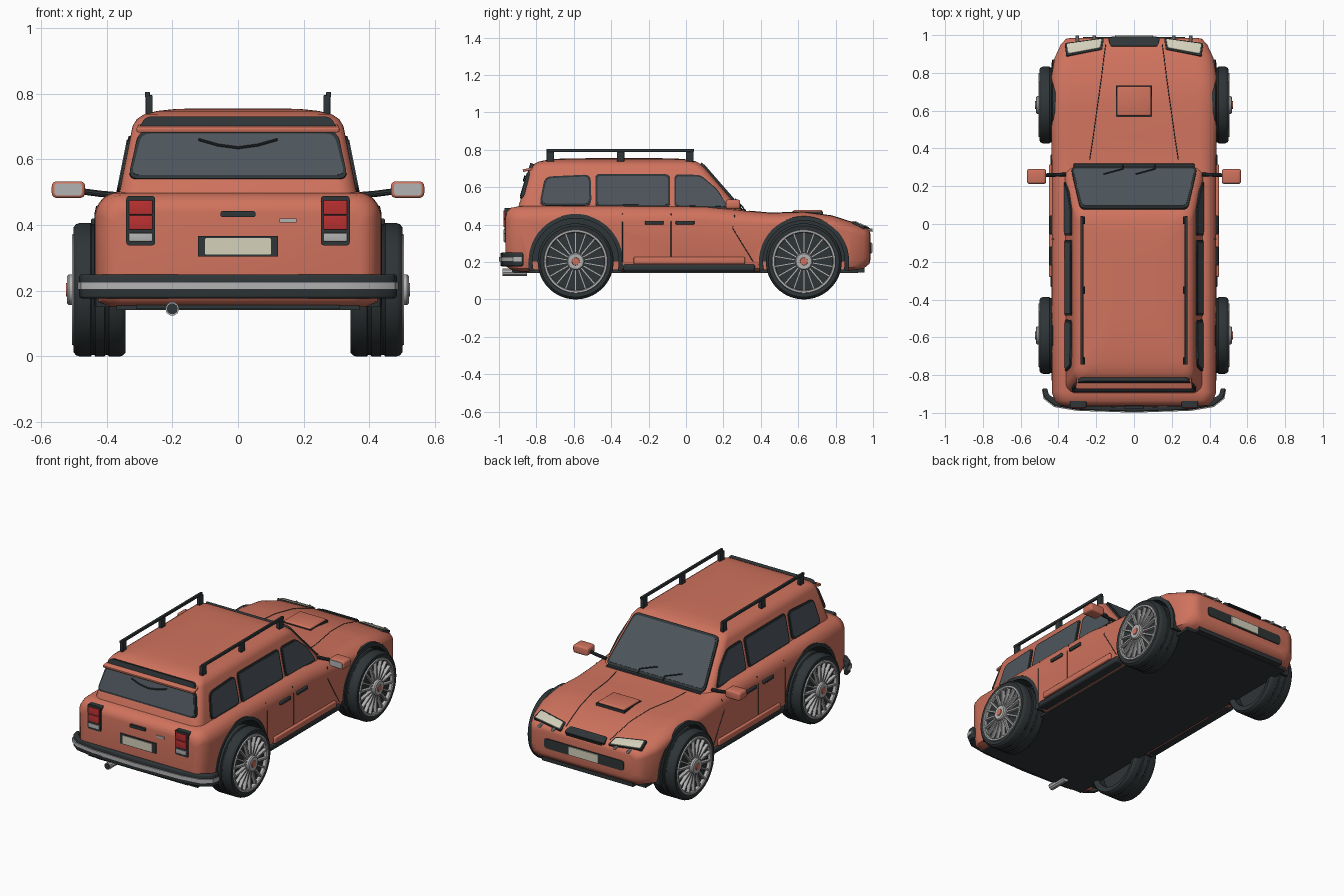
import bpy, bmesh
from math import sin, cos, pi, radians
from mathutils import Vector, Matrix

if "Cube" in bpy.data.objects:
    bpy.data.objects.remove(bpy.data.objects["Cube"])


def material(name, rgb):
    m = bpy.data.materials.new(name)
    m.diffuse_color = (*rgb, 1)
    m.use_nodes = True
    m.node_tree.nodes["Principled BSDF"].inputs["Base Color"].default_value = m.diffuse_color
    return m


PAINT = material("paint", (.63, .17, .11))
GLASS = material("glass", (.075, .092, .108))
DARK = material("dark_trim", (.028, .035, .038))
CREAM = material("cream", (.66, .64, .5))
RED = material("red_lens", (.5, .03, .03))
SILVER = material("silver", (.45, .45, .45))


def finish(ob, mat, mirror=False, bevel=0, angle=35):
    if mat:
        ob.data.materials.append(mat)
    bpy.ops.object.select_all(action='DESELECT')
    ob.select_set(True)
    bpy.context.view_layer.objects.active = ob
    if bevel:
        b = ob.modifiers.new("bevel", 'BEVEL')
        b.width, b.segments = bevel, 3
    if mirror:
        ob.modifiers.new("mirror", 'MIRROR')
    for m in list(ob.modifiers):
        bpy.ops.object.modifier_apply(modifier=m.name)
    bpy.ops.object.shade_smooth_by_angle(angle=radians(angle))
    return ob


def from_bmesh(name, bm, mat, **kw):
    bmesh.ops.remove_doubles(bm, verts=bm.verts, dist=1e-5)
    bmesh.ops.recalc_face_normals(bm, faces=bm.faces)
    me = bpy.data.meshes.new(name)
    bm.to_mesh(me)
    bm.free()
    ob = bpy.data.objects.new(name, me)
    bpy.context.collection.objects.link(ob)
    return finish(ob, mat, **kw)


def loft(name, rings, mat, closed=False, **kw):
    """Skin rings of equal length; closed joins last ring to the first."""
    bm = bmesh.new()
    vs = [[bm.verts.new(p) for p in r] for r in rings]
    n = len(vs[0])
    for a, b in zip(vs, vs[1:] + vs[:1] if closed else vs[1:]):
        for i in range(n):
            bm.faces.new((a[i], a[(i + 1) % n], b[(i + 1) % n], b[i]))
    if not closed:
        bm.faces.new(vs[0])
        bm.faces.new(vs[-1])
    return from_bmesh(name, bm, mat, **kw)


def lathe(name, profile, y, z, mat, a0=0, a1=360, seg=48, **kw):
    """Turn a closed (radius, x) profile about an axis along x."""
    full = a1 - a0 >= 360
    angs = [radians(a0 + (a1 - a0) * i / seg) for i in range(seg if full else seg + 1)]
    rings = [[(x, y + r * cos(a), z + r * sin(a)) for r, x in profile] for a in angs]
    return loft(name, rings, mat, closed=full, **kw)


def rounded(pts, r):
    if not r:
        return [Vector(p) for p in pts]
    out, pts = [], [Vector(p) for p in pts]
    for i, p in enumerate(pts):
        a = p + (pts[i - 1] - p).normalized() * r
        b = p + (pts[(i + 1) % len(pts)] - p).normalized() * r
        out += [a * (1 - t) ** 2 + p * 2 * t * (1 - t) + b * t * t for t in (0, .25, .5, .75, 1)]
    return out


def prism(name, pts, frame, d0, d1, mat, r=0, **kw):
    """Rounded 2D outline placed in a frame (origin, u, v), thick from d0 to d1."""
    o, u, v = map(Vector, frame)
    n = u.cross(v).normalized()
    flat = rounded(pts, r)
    return loft(name, [[o + u * p.x + v * p.y + n * d for p in flat] for d in (d0, d1)], mat, **kw)


def rect(x0, x1, y0, y1):
    return [(x0, y0), (x1, y0), (x1, y1), (x0, y1)]


def boxes(name, mats, mat, **kw):
    bm = bmesh.new()
    for m in mats:
        bmesh.ops.create_cube(bm, size=1, matrix=m)
    return from_bmesh(name, bm, mat, **kw)


def box(x0, x1, y0, y1, z0, z1):
    return (Matrix.Translation(((x0 + x1) / 2, (y0 + y1) / 2, (z0 + z1) / 2))
            @ Matrix.Diagonal((x1 - x0, y1 - y0, z1 - z0, 1)))


def tube(name, pts, r, mat, **kw):
    c = bpy.data.curves.new(name, 'CURVE')
    c.dimensions, c.bevel_depth, c.bevel_resolution, c.use_fill_caps = '3D', r, 3, True
    s = c.splines.new('POLY')
    s.points.add(len(pts) - 1)
    for q, p in zip(s.points, pts):
        q.co = (*p, 1)
    ob = bpy.data.objects.new(name, c)
    bpy.context.collection.objects.link(ob)
    bpy.ops.object.select_all(action='DESELECT')
    ob.select_set(True)
    bpy.context.view_layer.objects.active = ob
    bpy.ops.object.convert(target='MESH')
    return finish(bpy.context.object, mat, **kw)


# lower body: cross-sections along y (y, half width, bottom, top, corner width, corner height)
def body_ring(y, w, zb, zt, rx, rz):
    half = [(w - .05, zb), (w - .012, zb + .015), (w, zb + .05)]
    half += [(w - rx + rx * cos(a), zt - rz + rz * sin(a)) for a in (pi / 2 * i / 8 for i in range(9))]
    return [(x, y, z) for x, z in half] + [(-x, y, z) for x, z in reversed(half)]


body = loft("lower_body", [body_ring(*s) for s in (
    (-.965, .37, .2, .44, .05, .04), (-.96, .395, .175, .465, .06, .05),
    (-.935, .42, .158, .49, .07, .06), (-.89, .435, .15, .498, .07, .08),
    (-.59, .436, .15, .5, .07, .08), (.1, .435, .15, .495, .07, .08),
    (.3, .435, .15, .475, .09, .07), (.45, .437, .15, .462, .1, .06),
    (.63, .44, .15, .467, .1, .06), (.78, .437, .15, .447, .1, .06),
    (.88, .42, .155, .415, .1, .06), (.95, .388, .165, .39, .08, .05),
    (.98, .36, .19, .368, .05, .035), (.986, .33, .21, .35, .04, .03))], PAINT, angle=40)

# wheel arches cut from the body, with dark liners and wheels
WZ = .203
for tag, wy, ar in (("rear", -.59, .252), ("front", .63, .24)):
    cutter = lathe("arch_cutter", [(0, .31), (ar, .31), (ar, .6), (0, .6)], wy, WZ, None, mirror=True)
    cutter.hide_render = True
    m = body.modifiers.new("arch", 'BOOLEAN')
    m.operation, m.object, m.solver = 'DIFFERENCE', cutter, 'EXACT'
    bpy.context.view_layer.objects.active = body
    bpy.ops.object.modifier_apply(modifier="arch")
    bpy.data.objects.remove(cutter)
    lathe(tag + "_arch_liner", [(ar - .022, .315), (ar + .002, .315), (ar + .002, .432), (ar - .022, .437)],
          wy, WZ, DARK, -12, 192, mirror=True)
    lathe(tag + "_arch_wall", [(0, .31), (ar, .31), (ar, .316), (0, .316)], wy, WZ, DARK, 0, 180, mirror=True)
    lathe(tag + "_tyres", [(.16, .35), (.192, .342), (.2, .35), (.203, .36), (.203, .392), (.198, .396),
                           (.198, .402), (.203, .406), (.203, .434), (.198, .438), (.198, .444), (.203, .448),
                           (.203, .482), (.199, .493), (.19, .5), (.165, .498)], wy, WZ, DARK, seg=64, mirror=True)
    lathe(tag + "_wheel_backs", [(0, .4), (.165, .4), (.165, .482), (0, .482)], wy, WZ, DARK, mirror=True)
    lathe(tag + "_rims", [(.154, .48), (.154, .5), (.158, .505), (.168, .505), (.171, .495), (.171, .48)],
          wy, WZ, SILVER, seg=64, mirror=True)
    boxes(tag + "_spokes", [Matrix.Translation((0, wy, WZ)) @ Matrix.Rotation(2 * pi * i / 18, 4, 'X')
                            @ box(.48, .502, -.005, .005, .03, .157) for i in range(18)], SILVER, mirror=True)
    lathe(tag + "_hubs", [(0, .48), (.047, .48), (.047, .514), (.041, .52), (0, .52)], wy, WZ, SILVER, mirror=True)
    lathe(tag + "_hub_caps", [(0, .51), (.024, .51), (.02, .524), (0, .524)], wy, WZ, PAINT, seg=12, mirror=True)
finish(body, None, angle=40)
boxes("floor_pan", [box(-.37, .37, -.92, .92, .142, .16), box(-.31, .31, -.93, .955, .145, .17)], DARK)


# cabin: rounded rectangles stacked in z (z, back, front, half width, corner radius)
def cabin_ring(z, y0, y1, w, r):
    out = []
    for k, (cx, cy) in enumerate(((w - r, y1 - r), (r - w, y1 - r), (r - w, y0 + r), (w - r, y0 + r))):
        out += [(cx + r * cos(a), cy + r * sin(a), z) for a in (pi / 2 * (k + i / 6) for i in range(7))]
    return out


loft("cabin", [cabin_ring(*s) for s in (
    (.44, -.913, .331, .373, .06), (.7, -.835, .105, .321, .05), (.722, -.815, .08, .308, .05),
    (.737, -.785, .055, .285, .05), (.747, -.74, .02, .245, .06), (.753, -.66, -.05, .19, .06),
    (.755, -.5, -.15, .1, .06))], PAINT, angle=45)

# glazing: frames follow the slanted cabin faces, addressed by (y or x, z)
SIDE = ((.461, 0, 0), (0, 1, 0), (-.2, 0, 1))
SCREEN = ((0, .714, 0), (-1, 0, 0), (0, -.87, 1))
BACK = ((0, -1.045, 0), (1, 0, 0), (0, .3, 1))


def window(name, pts, frame, r, inset, **kw):
    c = sum((Vector(p) for p in pts), Vector((0, 0))) / len(pts)
    big = max((Vector(p) - c).x for p in pts), max((Vector(p) - c).y for p in pts)
    inner = [((p[0] - c.x) * (1 - inset / big[0]) + c.x, (p[1] - c.y) * (1 - inset / big[1]) + c.y) for p in pts]
    prism(name + "_frame", pts, frame, -.02, .006, DARK, r, **kw)
    prism(name + "_glass", inner, frame, -.01, .009, GLASS, r * .8, **kw)


window("quarter_window", [(-.785, .5), (-.505, .5), (-.51, .667), (-.755, .655)], SIDE, .035, .011, mirror=True)
window("rear_door_window", [(-.485, .495), (-.085, .492), (-.085, .668), (-.485, .67)], SIDE, .025, .011, mirror=True)
window("front_door_window", [(-.062, .49), (.23, .484), (.17, .585), (.08, .664), (-.062, .668)], SIDE, .025, .011, mirror=True)
window("windscreen", [(-.335, .478), (.335, .478), (.285, .728), (-.285, .728)], SCREEN, .03, .012)
window("rear_window", [(-.335, .54), (.335, .54), (.302, .685), (-.302, .685)], BACK, .03, .01)
prism("rear_header_trim", [(-.305, .69), (.305, .69), (.28, .728), (-.28, .728)], BACK, -.03, .006, DARK, .015)
prism("rear_spoiler", [(-.31, -.872), (.31, -.872), (.3, -.79), (-.3, -.79)],
      ((0, 0, .87), (1, 0, 0), (0, 1, .21)), -.006, .008, PAINT, .01, bevel=.004)
tube("rear_wiper", [(x, -1.045 + .3 * z - .014, z) for x, z in
                    ((-.12, .66), (-.06, .643), (0, .635), (.06, .643), (.12, .66))], .004, DARK)
for i, x in enumerate((-.16, .01)):
    tube("front_wiper_%d" % i, [(x, .265, .535), (x + .1, .292, .506), (x + .1, .31, .485)], .004, DARK)
boxes("cowl_trim", [box(-.32, .32, .29, .32, .465, .482)], DARK, bevel=.004)

# roof rails
boxes("roof_rails", [box(.268, .283, -.745, .042, .788, .805)]
      + [box(.26, .281, y - .02, y + .02, .735, .795) for y in (-.725, -.35, .02)], DARK, mirror=True, bevel=.003)

# bonnet scoop and panel seams
boxes("scoop_base", [box(-.096, .096, .567, .733, .445, .469)], DARK)
boxes("bonnet_scoop", [box(-.09, .09, .573, .727, .44, .478)], PAINT, bevel=.008)
SEAM = .0022
tube("bonnet_seams", [(.235, .34, .472), (.218, .45, .462), (.193, .63, .467), (.172, .78, .447),
                      (.16, .88, .415), (.15, .95, .39)], SEAM, DARK, mirror=True)
tube("front_door_seams", [(.424, .26, .45), (.435, .25, .38), (.435, .36, .2)], SEAM, DARK, mirror=True)
for y in (-.34, -.08):
    tube("door_seams", [(.425, y, .46), (.435, y, .41), (.435, y, .2)], SEAM, DARK, mirror=True)
boxes("door_handles", [box(.42, .447, -.22, -.12, .4, .42), box(.42, .447, -.055, .045, .4, .42)],
      DARK, mirror=True, bevel=.005)
boxes("side_mouldings", [box(.42, .45, -.28, .315, .188, .226)], PAINT, mirror=True, bevel=.006)
boxes("sills", [box(.37, .443, -.335, .37, .15, .187)], DARK, mirror=True, bevel=.012)

# door mirrors
MIR = ((0, .25, 0), (1, 0, 0), (0, 0, 1))
prism("mirror_shells", rect(.465, .567, .482, .533), MIR, -.04, .036, PAINT, .018, mirror=True, bevel=.01)
prism("mirror_faces", rect(.475, .558, .489, .526), MIR, 0, .039, SILVER, .01, mirror=True)
tube("mirror_arms", [(.36, .262, .49), (.42, .26, .495), (.48, .258, .503)], .01, DARK, mirror=True)

# rear end: lamps, plate, handle, bumper, exhaust
REAR = ((0, -.965, 0), (1, 0, 0), (0, 0, 1))
prism("tail_lamp_housings", rect(.252, .34, .338, .488), REAR, -.05, .006, DARK, .01, mirror=True)
prism("tail_lamps_upper", rect(.26, .332, .432, .475), REAR, -.01, .011, RED, .004, mirror=True, bevel=.003)
prism("tail_lamps_lower", rect(.26, .332, .386, .429), REAR, -.01, .011, RED, .004, mirror=True, bevel=.003)
prism("reverse_lamps", rect(.26, .332, .35, .375), REAR, -.01, .011, SILVER, .004, mirror=True, bevel=.003)
prism("rear_plate_surround", rect(-.122, .122, .304, .367), REAR, -.01, .006, DARK)
prism("rear_plate", rect(-.1, .1, .31, .36), REAR, 0, .01, CREAM, .004)
prism("tailgate_handle", rect(-.053, .053, .424, .442), REAR, -.01, .012, DARK, .007)
prism("tailgate_trim", rect(.127, .178, .408, .42), REAR, -.01, .006, SILVER)
OUT = [(.485, -.87), (.475, -.92), (.42, -.963), (.3, -.983), (0, -.993)]
INN = [(.46, -.87), (.45, -.905), (.4, -.935), (.3, -.945), (0, -.95)]


def bumper(name, z0, z1, grow, mat, **kw):
    o = [(x * (1 + grow), y - grow) for x, y in OUT]
    pts = o + [(-x, y) for x, y in reversed(o[:-1])] + [(-x, y) for x, y in INN[:-1]] + list(reversed(INN))
    prism(name, pts, ((0, 0, 0), (1, 0, 0), (0, 1, 0)), z0, z1, mat, **kw)


bumper("rear_bumper", .177, .25, 0, DARK, bevel=.008)
bumper("bumper_strip", .203, .226, .006, SILVER)
tube("exhaust", [(-.2, -.85, .145), (-.2, -.98, .145)], .021, SILVER)
tube("exhaust_bore", [(-.2, -.9, .145), (-.2, -.982, .145)], .017, DARK)

# nose: lamps on the sloping lip, grilles, plate, small studs
LIP = ((0, .93, .398), (1, 0, 0), (0, 1, -.45))
LAMP = [(.178, 0), (.35, -.032), (.357, .022), (.17, .048)]
prism("headlamp_frames", [(.168, -.006), (.358, -.042), (.366, .026), (.16, .054)], LIP, -.03, .004, DARK, .01, mirror=True)
prism("headlamps", LAMP, LIP, -.02, .009, CREAM, .01, mirror=True, bevel=.003)
prism("upper_grille", [(-.125, .01), (.125, .01), (.137, .055), (-.137, .055)], LIP, -.03, .006, DARK, .012)
boxes("upper_grille_bars", [box(-.12, .12, .985, .993, z, z + .006) for z in (.362, .374)], DARK)
NOSE = ((0, .986, 0), (-1, 0, 0), (0, 0, 1))
prism("lower_grille", rect(-.27, .27, .245, .305), NOSE, -.03, .005, DARK, .02)
prism("front_plate", rect(-.1, .1, .25, .3), NOSE, 0, .011, CREAM, .004)
for x in (.21, .3):
    tube("nose_studs", [(x, .965, .372), (x, .998, .37)], .009, SILVER, mirror=True)
